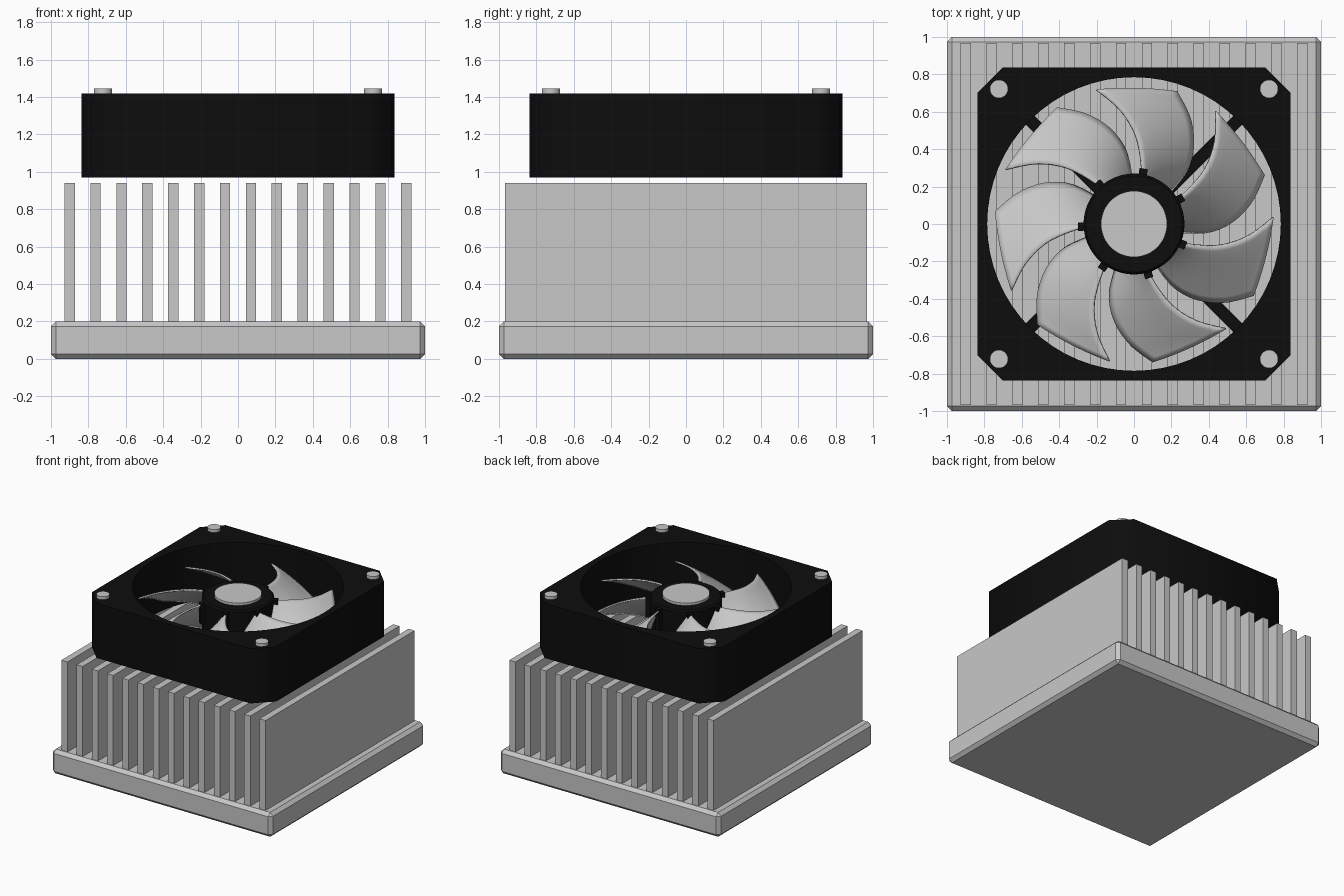
import bpy, bmesh, math
from mathutils import Vector

if "Cube" in bpy.data.objects:
    bpy.data.objects.remove(bpy.data.objects["Cube"])


def make_material(name, value):
    mat = bpy.data.materials.new(name)
    mat.use_nodes = True
    color = (value, value, value, 1)
    mat.diffuse_color = color
    bsdf = next(n for n in mat.node_tree.nodes if n.type == 'BSDF_PRINCIPLED')
    bsdf.inputs["Base Color"].default_value = color
    return mat


METAL = make_material("light_grey_metal", 0.58)
BLACK = make_material("black_plastic", 0.004)


def finish(obj, name, mat, bevel=0.0, smooth=False):
    obj.name = name
    obj.data.materials.append(mat)
    if bevel:
        mod = obj.modifiers.new("edge", 'BEVEL')
        mod.width = bevel
        mod.segments = 1
        mod.limit_method = 'ANGLE'
    if smooth:
        bpy.ops.object.shade_smooth_by_angle(angle=math.radians(35))
    return obj


def box(name, center, size, mat, bevel=0.0, turn=0.0):
    bpy.ops.mesh.primitive_cube_add(size=1, location=center)
    obj = bpy.context.object
    for v in obj.data.vertices:
        v.co = Vector(a * b for a, b in zip(v.co, size))
    obj.rotation_euler.z = turn
    return finish(obj, name, mat, bevel)


def disc(name, x, y, radius, low, high, mat, sides=48, bevel=0.0):
    bpy.ops.mesh.primitive_cylinder_add(
        vertices=sides, radius=radius, depth=high - low,
        location=(x, y, (low + high) / 2))
    return finish(bpy.context.object, name, mat, bevel, smooth=True)


# Heat sink: chamfered base plate and a row of fins
box("base_plate", (0, 0, 0.1), (2, 2, 0.2), METAL, bevel=0.026)
FINS = 14
for i in range(FINS):
    x = -0.9 + 1.8 * i / (FINS - 1)
    box(f"fin_{i + 1}", (x, 0, 0.565), (0.055, 1.935, 0.75), METAL)

# Fan frame: clipped square outline with a round opening
FRAME_LOW, FRAME_HIGH, HALF, CLIP = 0.97, 1.42, 0.838, 0.138
cut = HALF - CLIP
outline = []
for sx, sy in ((1, 1), (-1, 1), (-1, -1), (1, -1)):
    corner = [(sx * HALF, sy * cut), (sx * cut, sy * HALF)]
    outline += corner if sx * sy > 0 else corner[::-1]
opening = [(0.785 * math.cos(a), 0.785 * math.sin(a))
           for a in (math.tau * k / 64 for k in range(64))]
curve = bpy.data.curves.new("fan_frame", 'CURVE')
curve.dimensions = '2D'
curve.fill_mode = 'BOTH'
curve.extrude = (FRAME_HIGH - FRAME_LOW) / 2
for loop in (outline, opening):
    spline = curve.splines.new('POLY')
    spline.points.add(len(loop) - 1)
    for point, (x, y) in zip(spline.points, loop):
        point.co = (x, y, 0, 1)
    spline.use_cyclic_u = True
frame = bpy.data.objects.new("fan_frame", curve)
bpy.context.collection.objects.link(frame)
frame.location.z = (FRAME_LOW + FRAME_HIGH) / 2
bpy.ops.object.select_all(action='DESELECT')
frame.select_set(True)
bpy.context.view_layer.objects.active = frame
bpy.ops.object.convert(target='MESH')
frame = bpy.context.object
bm = bmesh.new()
bm.from_mesh(frame.data)
bmesh.ops.remove_doubles(bm, verts=bm.verts, dist=0.0001)
bmesh.ops.recalc_face_normals(bm, faces=bm.faces)
bm.to_mesh(frame.data)
bm.free()
finish(frame, "fan_frame", BLACK)

# Corner screws and diagonal struts under the hub
for i in range(4):
    a = math.pi / 4 + i * math.pi / 2
    sx, sy = math.copysign(0.722, math.cos(a)), math.copysign(0.722, math.sin(a))
    disc(f"screw_{i + 1}", sx, sy, 0.049, 1.40, 1.445, METAL, 24)
    box(f"strut_{i + 1}", (0.52 * math.cos(a), 0.52 * math.sin(a), 1.005),
        (0.56, 0.065, 0.05), BLACK, turn=a)

# Hub and its cap
disc("hub", 0, 0, 0.27, 0.98, 1.35, BLACK, 48, 0.012)
disc("hub_cap", 0, 0, 0.177, 1.34, 1.37, METAL)

# Swept blades: leading and trailing edges in plan, lofted between them
LEADING = [(0.05, 0.25), (0.035, 0.38), (0.0, 0.5), (-0.08, 0.62), (-0.2, 0.72)]
TRAILING = [(0.19, 0.16), (0.285, 0.28), (0.322, 0.42), (0.302, 0.57), (0.232, 0.71)]


def sample(points, t):
    """Smooth curve through evenly spaced points."""
    n = len(points) - 1
    i = min(int(t * n), n - 1)
    f = t * n - i
    p = [Vector(points[max(0, min(n, i + k))]) for k in (-1, 0, 1, 2)]
    return 0.5 * (2 * p[1] + (p[2] - p[0]) * f
                  + (2 * p[0] - 5 * p[1] + 4 * p[2] - p[3]) * f ** 2
                  + (3 * p[1] - p[0] - 3 * p[2] + p[3]) * f ** 3)


def blade_mesh(spans=14, chords=10):
    bm = bmesh.new()
    rows = []
    for i in range(spans + 1):
        s = i / spans
        front, back = sample(LEADING, s), sample(TRAILING, s)
        high, low = 1.33 - 0.04 * s, 1.04 + 0.05 * s
        row = []
        for j in range(chords + 1):
            t = j / chords
            p = front.lerp(back, t)
            p += p.normalized() * 0.05 * s * t * (1 - t)
            row.append(bm.verts.new((p.x, p.y, high + (low - high) * t ** 1.2)))
        rows.append(row)
    for a, b in zip(rows, rows[1:]):
        for j in range(chords):
            bm.faces.new((a[j], b[j], b[j + 1], a[j + 1]))
    bmesh.ops.recalc_face_normals(bm, faces=bm.faces)
    if sum(f.normal.z for f in bm.faces) < 0:
        bmesh.ops.reverse_faces(bm, faces=bm.faces)
    mesh = bpy.data.meshes.new("blade")
    bm.to_mesh(mesh)
    bm.free()
    return mesh


BLADES = 7
for i in range(BLADES):
    turn = math.tau * i / BLADES
    blade = bpy.data.objects.new("blade", blade_mesh())
    bpy.context.collection.objects.link(blade)
    blade.rotation_euler.z = turn
    shell = blade.modifiers.new("thickness", 'SOLIDIFY')
    shell.thickness = 0.012
    bpy.ops.object.select_all(action='DESELECT')
    blade.select_set(True)
    bpy.context.view_layer.objects.active = blade
    finish(blade, f"blade_{i + 1}", METAL, smooth=True)
    # Small root tab where the blade meets the hub
    a = turn + math.radians(80)
    box(f"blade_root_{i + 1}", (0.275 * math.cos(a), 0.275 * math.sin(a), 1.25),
        (0.05, 0.045, 0.17), BLACK, turn=a)
